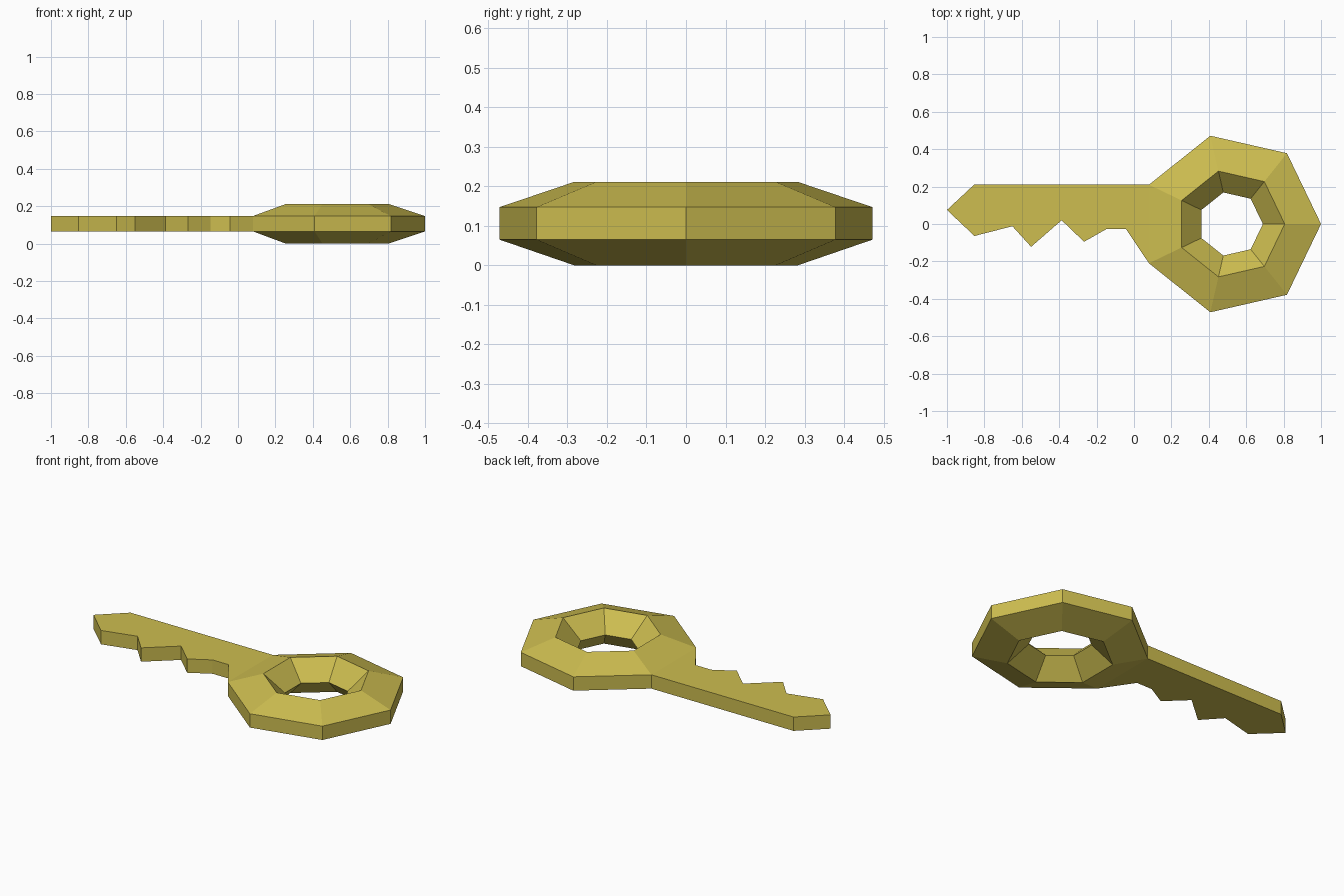
import bpy, bmesh, math

if "Cube" in bpy.data.objects:
    bpy.data.objects.remove(bpy.data.objects["Cube"])

brass = bpy.data.materials.new("old brass")
brass.diffuse_color = (0.61, 0.51, 0.08, 1)
brass.use_nodes = True
brass.node_tree.nodes["Principled BSDF"].inputs["Base Color"].default_value = brass.diffuse_color

Z0, Z1, TOP = 0.065, 0.147, 0.211
SIDES, CX = 7, 0.516


def finish(name, bm):
    me = bpy.data.meshes.new(name)
    bm.to_mesh(me)
    bm.free()
    me.materials.append(brass)
    ob = bpy.data.objects.new(name, me)
    bpy.context.collection.objects.link(ob)
    return ob


# Bow: five-sided section (radius, z) swept round a heptagon
section = [(0.484, Z0), (0.484, Z1), (0.29, TOP), (0.173, TOP / 2), (0.29, 0)]
bm = bmesh.new()
rings = []
for i in range(SIDES):
    a = 2 * math.pi * i / SIDES
    rings.append([bm.verts.new((CX + r * math.cos(a), r * math.sin(a), z)) for r, z in section])
for i in range(SIDES):
    a, b = rings[i], rings[(i + 1) % SIDES]
    for j in range(5):
        if i == 3 and j == 0:
            continue  # open where the blade joins
        k = (j + 1) % 5
        bm.faces.new((a[j], b[j], b[k], a[k]))
finish("bow", bm)

# Blade: toothed outline with thickness, open at the bow
outline = [(0.08, 0.21), (-0.853, 0.212), (-1.0, 0.075), (-0.853, -0.064),
           (-0.65, -0.012), (-0.55, -0.122), (-0.387, 0.02), (-0.267, -0.095),
           (-0.147, -0.027), (-0.043, -0.027), (0.08, -0.21)]
bm = bmesh.new()
low = [bm.verts.new((x, y, Z0)) for x, y in outline]
high = [bm.verts.new((x, y, Z1)) for x, y in outline]
bm.faces.new(high)
bm.faces.new(low[::-1])
for i in range(len(outline) - 1):
    bm.faces.new((low[i], low[i + 1], high[i + 1], high[i]))
finish("blade", bm)
